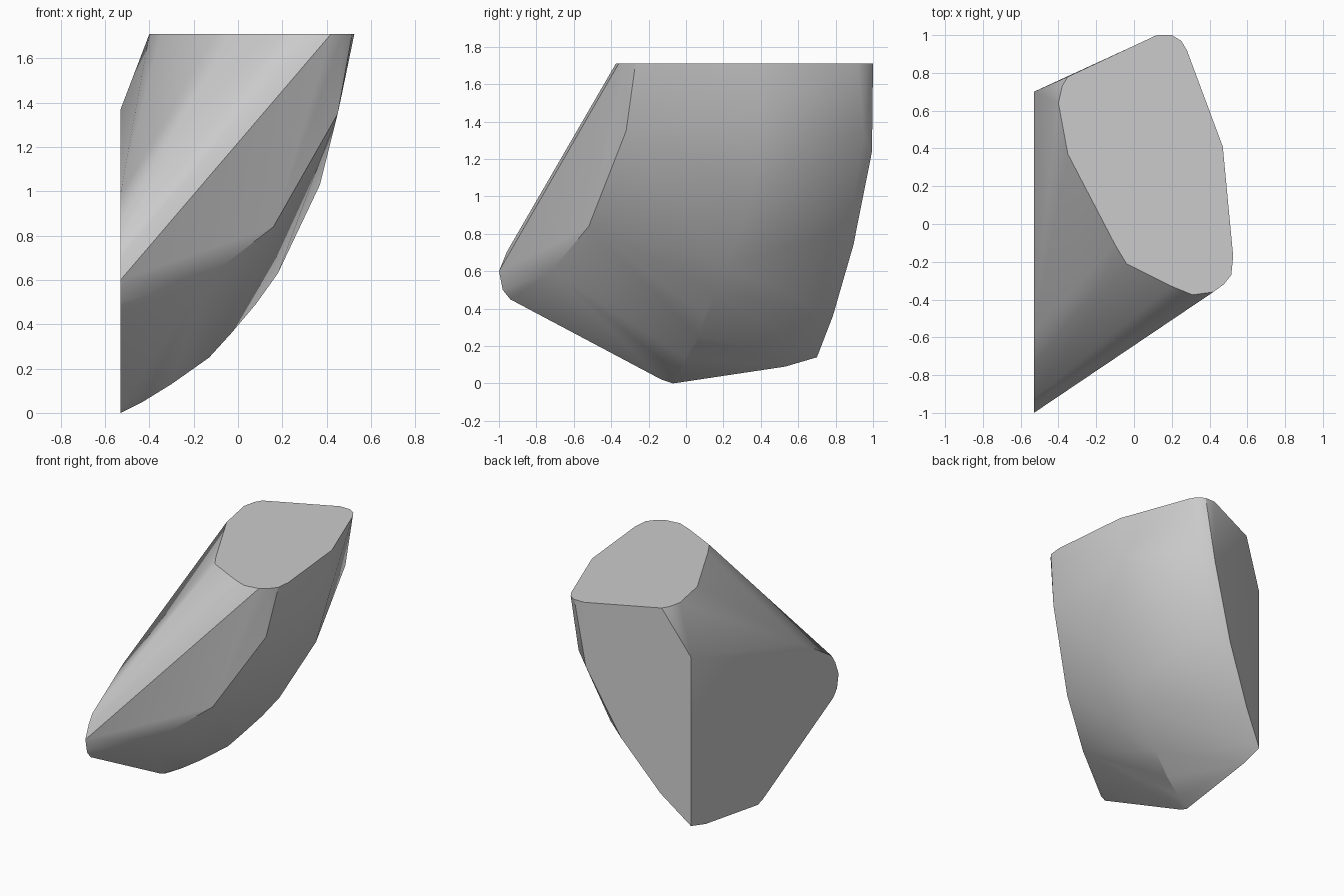
import bpy
import bmesh
import math
from mathutils import Vector

default_cube = bpy.data.objects.get("Cube")
if default_cube:
    bpy.data.objects.remove(default_cube, do_unlink=True)

TOP = 1.71      # height of the flat upper cut
SIDE = -0.53    # position of the flat vertical cut


def make_material(name, value):
    """One plain grey used for the whole block."""
    material = bpy.data.materials.new(name)
    material.use_nodes = True
    colour = (value, value, value, 1)
    material.diffuse_color = colour
    shader = material.node_tree.nodes["Principled BSDF"]
    shader.inputs["Base Color"].default_value = colour
    shader.inputs["Roughness"].default_value = 0.8
    return material


def back_wall(x, z):
    """Point on the flat vertical wall at the back."""
    return Vector((x, 0.7 + 0.46 * (x - SIDE), z))


def hull_object(name, points, material):
    """Wrap a convex skin round the guide points."""
    bm = bmesh.new()
    for point in points:
        bm.verts.new(point)
    result = bmesh.ops.convex_hull(bm, input=bm.verts)
    leftovers = set(result["geom_interior"]) | set(result["geom_unused"])
    loose = [item for item in leftovers if isinstance(item, bmesh.types.BMVert)]
    bmesh.ops.delete(bm, geom=loose, context="VERTS")
    # Merge the flat cuts into single faces
    bmesh.ops.dissolve_limit(bm, angle_limit=math.radians(1),
                             verts=bm.verts, edges=bm.edges)
    bmesh.ops.recalc_face_normals(bm, faces=bm.faces)
    mesh = bpy.data.meshes.new(name)
    bm.to_mesh(mesh)
    bm.free()
    obj = bpy.data.objects.new(name, mesh)
    bpy.context.scene.collection.objects.link(obj)
    mesh.materials.append(material)
    bpy.ops.object.select_all(action="DESELECT")
    obj.select_set(True)
    bpy.context.view_layer.objects.active = obj
    bpy.ops.object.shade_smooth_by_angle(angle=math.radians(30))
    return obj


# Rounded outline of the upper cut (x, y)
upper_outline = [
    (0.12, 1), (0.2, 1), (0.25, 0.97), (0.28, 0.92), (0.47, 0.41),
    (0.525, -0.17), (0.515, -0.27), (0.475, -0.32), (0.42, -0.36),
    (0.31, -0.375), (0.2, -0.33), (-0.04, -0.21), (-0.1, -0.11),
    (-0.35, 0.37), (-0.4, 0.64), (-0.38, 0.73), (-0.35, 0.78),
]

# Rounded outline of the vertical cut (y, z)
side_outline = [
    (0.7, 1.37), (0.7, 0.14), (0.53, 0.09), (-0.07, 0), (-0.13, 0.02),
    (-0.94, 0.45), (-0.98, 0.5), (-1, 0.6), (-0.96, 0.7),
    (-0.92, 0.76), (-0.56, 0.99),
]

# Curved ridge down the outer side
outer_ridge = [
    (0.465, 0.4, 1.42), (0.37, 0.37, 1.03), (0.18, 0.22, 0.63),
    (0.08, 0.16, 0.49), (-0.03, 0.1, 0.36), (-0.13, 0.07, 0.25),
    (-0.3, 0, 0.13), (-0.43, -0.04, 0.05),
]

# Curved lower edge of the front
front_ridge = [(0.45, -0.32, 1.35), (0.16, -0.52, 0.84), (-0.15, -0.72, 0.6)]

# Curved rear corner and its soft bevel
rear_edge = [back_wall(x, z) for x, z in
             ((0.11, 1.24), (-0.106, 0.74), (-0.345, 0.36))]
rear_bevel = [(0.2, 0.95, 1.32), (0, 0.87, 0.83), (-0.21, 0.78, 0.53)]

guides = [(x, y, TOP) for x, y in upper_outline]
guides += [(SIDE, y, z) for y, z in side_outline]
guides += outer_ridge + front_ridge + rear_edge + rear_bevel

hull_object("curved_block", guides, make_material("plain_grey", 0.6))
